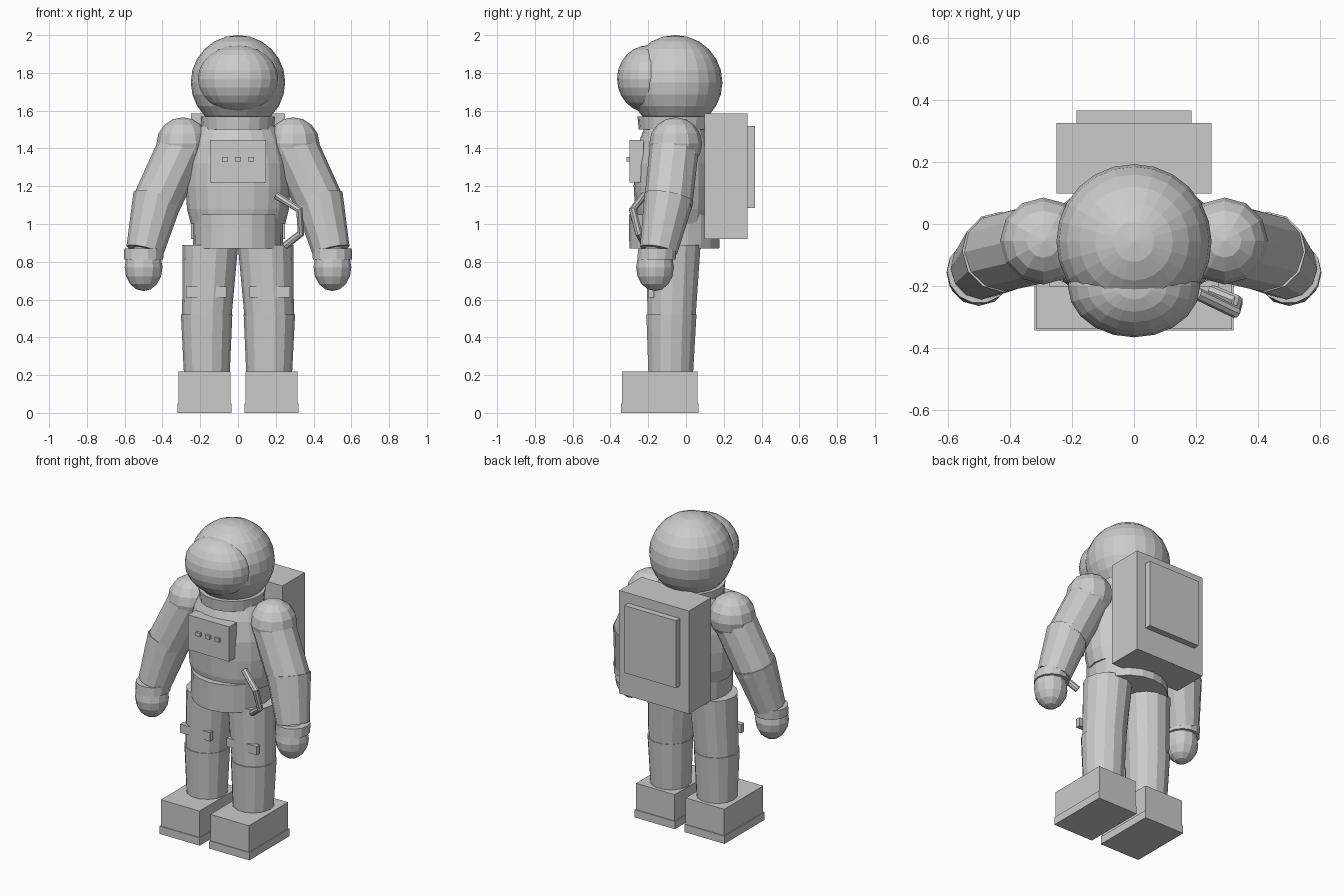
import bpy, bmesh, math
from mathutils import Vector, Matrix

if "Cube" in bpy.data.objects:
    bpy.data.objects.remove(bpy.data.objects["Cube"])

grey = bpy.data.materials.new("suit grey")
grey.diffuse_color = (0.6, 0.6, 0.6, 1)
grey.use_nodes = True
grey.node_tree.nodes["Principled BSDF"].inputs["Base Color"].default_value = grey.diffuse_color


def finish(name, bm):
    bmesh.ops.recalc_face_normals(bm, faces=bm.faces)
    me = bpy.data.meshes.new(name)
    bm.to_mesh(me)
    bm.free()
    me.materials.append(grey)
    ob = bpy.data.objects.new(name, me)
    bpy.context.collection.objects.link(ob)
    return ob


def box(name, x0, x1, y0, y1, z0, z1):
    bm = bmesh.new()
    size = Matrix.Diagonal((abs(x1 - x0), y1 - y0, z1 - z0, 1))
    mid = Matrix.Translation(((x0 + x1) / 2, (y0 + y1) / 2, (z0 + z1) / 2))
    bmesh.ops.create_cube(bm, size=1, matrix=mid @ size)
    return finish(name, bm)


def ball(name, centre, radii, seg, rings):
    bm = bmesh.new()
    bmesh.ops.create_uvsphere(bm, u_segments=seg, v_segments=rings, radius=1,
                              matrix=Matrix.Translation(centre) @ Matrix.Diagonal((*radii, 1)))
    return finish(name, bm)


def loft(name, rings, n, yscale=1, along=False):
    """Rings of (centre, radius) joined into a capped tube; flat or square to the axis."""
    bm = bmesh.new()
    axis = Vector(rings[-1][0]) - Vector(rings[0][0])
    q = Vector((0, 0, 1)).rotation_difference(axis if axis.z > 0 else -axis)
    loops = []
    for c, r in rings:
        loop = []
        for i in range(n):
            a = 2 * math.pi * i / n
            p = Vector((r * math.cos(a), r * yscale * math.sin(a), 0))
            loop.append(bm.verts.new(Vector(c) + (q @ p if along else p)))
        loops.append(loop)
    for a, b in zip(loops, loops[1:]):
        for i in range(n):
            j = (i + 1) % n
            bm.faces.new((a[i], a[j], b[j], b[i]))
    bm.faces.new(loops[0])
    bm.faces.new(loops[-1])
    return finish(name, bm)


# Helmet, visor and neck ring
ball("helmet", (0, -0.057, 1.75), (0.25, 0.25, 0.25), 24, 12)
ball("visor", (0, -0.2, 1.768), (0.213, 0.165, 0.178), 20, 12)
loft("neck_ring", [((0, -0.06, 1.5), 0.19), ((0, -0.06, 1.57), 0.197)], 20)

# Barrel torso and hip band
profile = [(1.0, 0.25), (1.08, 0.27), (1.2, 0.278), (1.32, 0.272), (1.44, 0.24), (1.52, 0.2)]
loft("torso", [((0, -0.06, z), r) for z, r in profile], 20, 0.78)
loft("hip_band", [((0, -0.062, 0.87), 0.238), ((0, -0.062, 1.05), 0.24)], 20)

# Chest control box with buttons
box("chest_box", -0.147, 0.147, -0.3, -0.225, 1.22, 1.445)
for i in (-1, 0, 1):
    box("chest_button", i * 0.068 - 0.016, i * 0.068 + 0.016, -0.315, -0.29, 1.332, 1.356)

# Backpack and its rear plate
box("backpack", -0.249, 0.249, 0.098, 0.326, 0.92, 1.585)
box("backpack_plate", -0.185, 0.185, 0.31, 0.366, 1.085, 1.52)

for s, side in ((-1, "right"), (1, "left")):
    # Arm
    ball(side + "_shoulder", (s * 0.292, -0.055, 1.425), (0.14, 0.14, 0.14), 12, 8)
    loft(side + "_upper_arm", [((s * 0.29, -0.06, 1.42), 0.13),
                               ((s * 0.437, -0.095, 1.1), 0.128)], 12, along=True)
    loft(side + "_forearm", [((s * 0.425, -0.09, 1.14), 0.132),
                             ((s * 0.493, -0.145, 0.86), 0.1)], 12, along=True)
    loft(side + "_cuff", [((s * 0.5, -0.156, 0.813), 0.104),
                          ((s * 0.498, -0.152, 0.87), 0.104)], 14)
    ball(side + "_glove", (s * 0.5, -0.164, 0.77), (0.1, 0.1, 0.125), 12, 8)
    # Leg
    loft(side + "_thigh", [((s * 0.166, -0.077, 0.49), 0.13),
                           ((s * 0.146, -0.066, 0.89), 0.147)], 14)
    loft(side + "_shin", [((s * 0.165, -0.081, 0.2), 0.121),
                          ((s * 0.166, -0.077, 0.52), 0.136)], 14)
    box(side + "_thigh_strap", s * 0.06, s * 0.274, -0.201, -0.17, 0.612, 0.668)
    # Boot
    box(side + "_boot", s * 0.039, s * 0.315, -0.338, 0.06, 0.04, 0.22)
    box(side + "_sole", s * 0.034, s * 0.321, -0.343, 0.065, 0, 0.05)

# Air hose on the waist: a round bent tube
curve = bpy.data.curves.new("air_hose", 'CURVE')
curve.dimensions = '3D'
curve.bevel_depth = 0.02
curve.bevel_resolution = 2
curve.use_fill_caps = True
path = [(0.205, -0.225, 1.15), (0.325, -0.283, 1.075), (0.333, -0.25, 0.95), (0.25, -0.215, 0.885)]
spline = curve.splines.new('POLY')
spline.points.add(len(path) - 1)
for p, co in zip(spline.points, path):
    p.co = (*co, 1)
spline.use_smooth = False
curve.materials.append(grey)
bpy.context.collection.objects.link(bpy.data.objects.new("air_hose", curve))
